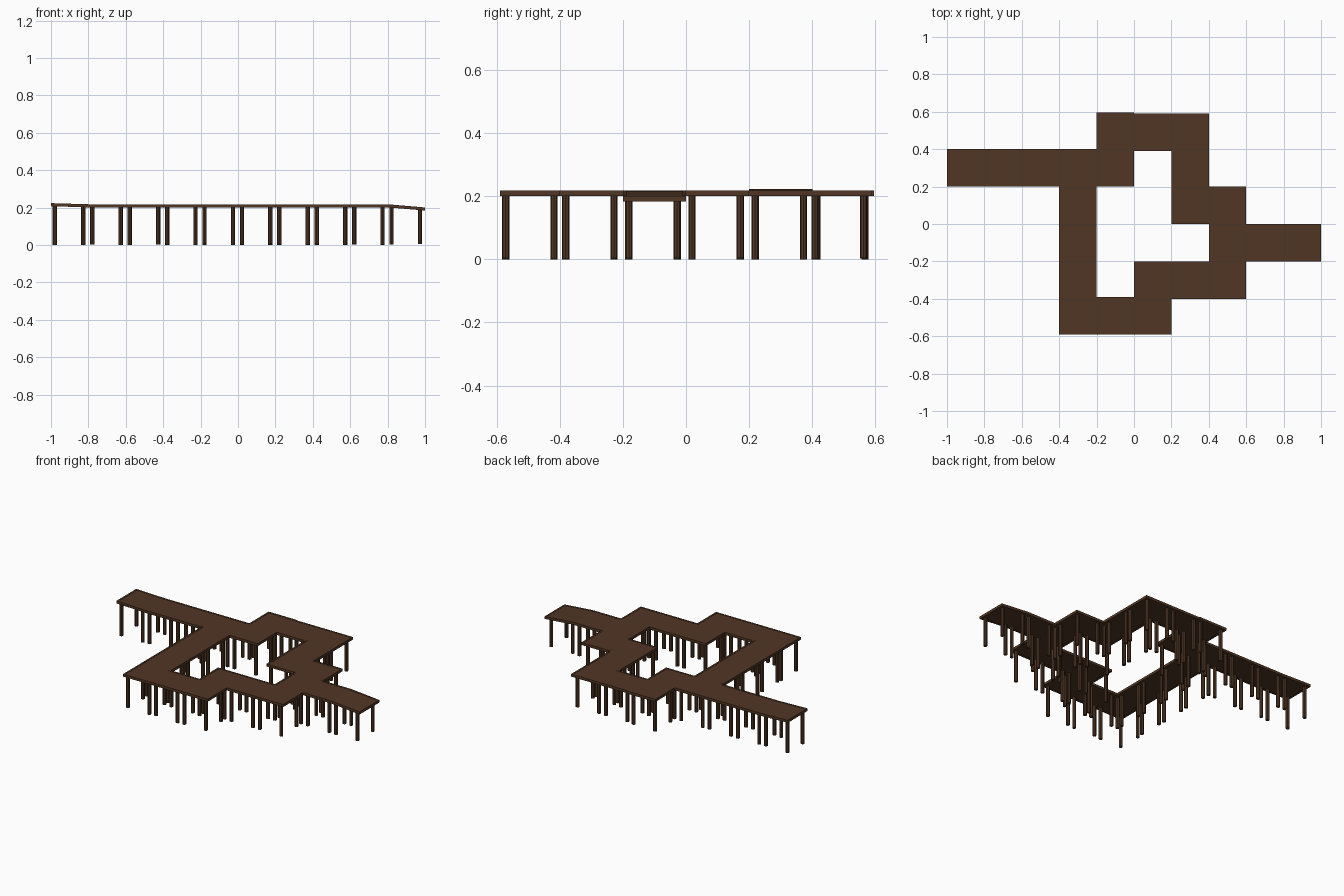
import bpy, bmesh, random
from mathutils import Matrix

if "Cube" in bpy.data.objects:
    bpy.data.objects.remove(bpy.data.objects["Cube"])

random.seed(4)
wood = bpy.data.materials.new("dark brown wood")
wood.diffuse_color = (0.082, 0.037, 0.018, 1)
wood.use_nodes = True
wood.node_tree.nodes["Principled BSDF"].inputs["Base Color"].default_value = wood.diffuse_color

S = 0.2
TOP, BOTTOM = 0.216, 0.203
# columns occupied by walkway tiles in each row (cell index = position / 0.2)
ROWS = {2: [-1, 0, 1], 1: [-5, -4, -3, -2, -1, 1], 0: [-2, 1, 2],
        -1: [-2, 2, 3, 4], -2: [-2, 0, 1, 2], -3: [-2, -1, 0]}
TILES = {(i, j) for j, cols in ROWS.items() for i in cols}


def lift(x):
    """Gentle slope of the two end tiles."""
    if x < -0.8:
        return (-0.8 - x) * 0.03
    if x > 0.8:
        return (0.8 - x) * 0.085
    return 0.0


def origin(i, j):
    """Lower-left corner; the outer rows overlap their neighbours slightly."""
    y = j * S
    if j == -3:
        y += 0.01
    elif j == 2:
        y -= 0.005 if i == -1 else 0.01
    return i * S, y


def box(bm, x0, x1, y0, y1, z0, z1):
    """Box whose corners follow the slope."""
    for v in bmesh.ops.create_cube(bm, size=1)["verts"]:
        x = x1 if v.co.x > 0 else x0
        y = y1 if v.co.y > 0 else y0
        z = z1 if v.co.z > 0 else z0
        v.co = (x, y, z + lift(x))


def post(bm, x, y):
    base, top = random.choice((0.0, 0.003, 0.005)), 0.205 + lift(x)
    bmesh.ops.create_cone(bm, cap_ends=True, segments=8, radius1=0.0115, radius2=0.0115,
                          depth=top - base,
                          matrix=Matrix.Translation((x, y, (top + base) / 2)))


def finish(bm, name):
    me = bpy.data.meshes.new(name)
    bm.to_mesh(me)
    bm.free()
    me.materials.append(wood)
    ob = bpy.data.objects.new(name, me)
    bpy.context.collection.objects.link(ob)


deck, beams, posts = bmesh.new(), bmesh.new(), bmesh.new()
W = 0.011
for i, j in sorted(TILES):
    x, y = origin(i, j)
    # deck slab
    box(deck, x, x + S, y, y + S, BOTTOM, TOP)
    # edge beams on the open sides
    z0, z1 = BOTTOM - 0.002, TOP + 0.0015
    if (i, j - 1) not in TILES:
        box(beams, x, x + S, y, y + W, z0, z1)
    if (i, j + 1) not in TILES:
        box(beams, x, x + S, y + S - W, y + S, z0, z1)
    if (i - 1, j) not in TILES:
        box(beams, x, x + W, y, y + S, z0, z1)
    if (i + 1, j) not in TILES:
        box(beams, x + S - W, x + S, y, y + S, z0, z1)
    # four posts under each tile
    for dx in (0.021, 0.173):
        for dy in (0.019, 0.172):
            post(posts, x + dx, y + dy)

finish(deck, "walkway_deck")
finish(beams, "edge_beams")
finish(posts, "support_posts")
